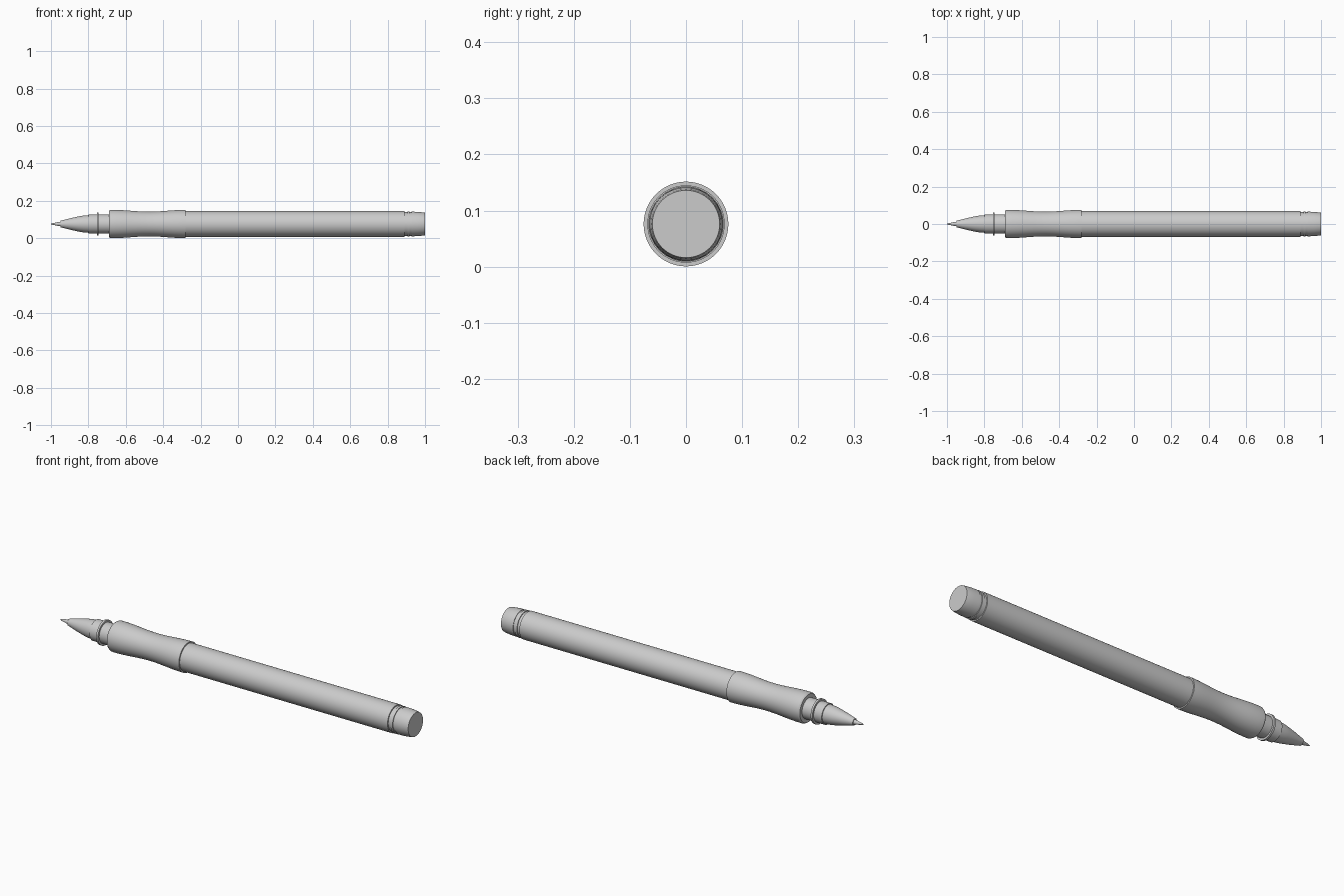
import bpy, bmesh, math
from mathutils import Vector

SIDES = 64
AXIS_Z = 0.076

cube = bpy.data.objects.get("Cube")
if cube:
    bpy.data.objects.remove(cube, do_unlink=True)

grey = bpy.data.materials.new("light grey")
grey.use_nodes = True
colour = (0.6, 0.6, 0.6, 1)
grey.diffuse_color = colour
grey.node_tree.nodes["Principled BSDF"].inputs["Base Color"].default_value = colour


def turned_part(name, profile):
    """Revolve (x, radius) points around the long axis and cap both ends."""
    bm = bmesh.new()
    rings = []
    for x, r in profile:
        rings.append([bm.verts.new((x, r * math.cos(a), AXIS_Z + r * math.sin(a)))
                      for a in (math.tau * i / SIDES for i in range(SIDES))])
    for a, b in zip(rings, rings[1:]):
        for i in range(SIDES):
            j = (i + 1) % SIDES
            bm.faces.new((a[i], a[j], b[j], b[i]))
    bm.faces.new(rings[0])
    bm.faces.new(rings[-1])
    bmesh.ops.recalc_face_normals(bm, faces=bm.faces)
    mesh = bpy.data.meshes.new(name)
    bm.to_mesh(mesh)
    bm.free()
    mesh.materials.append(grey)
    obj = bpy.data.objects.new(name, mesh)
    bpy.context.collection.objects.link(obj)
    bpy.ops.object.select_all(action='DESELECT')
    obj.select_set(True)
    bpy.context.view_layer.objects.active = obj
    bpy.ops.object.shade_smooth_by_angle(angle=math.radians(25))
    return obj


# Writing point and tapered nose
turned_part("writing_point", [(-1, 0.001), (-0.992, 0.004), (-0.95, 0.012)])
turned_part("nose_cone", [(-0.95, 0.017), (-0.9, 0.030), (-0.85, 0.041), (-0.825, 0.045), (-0.8, 0.047)])

# Collar with its thin snap ring
turned_part("collar", [(-0.8, 0.052), (-0.69, 0.052)])
turned_part("snap_ring", [(-0.755, 0.062), (-0.745, 0.062)])

# Waisted grip, flared at both ends
start, end = -0.69, -0.28
grip = [(start, 0.070), (start + 0.008, 0.075)]
for i in range(21):
    t = i / 20
    waist = 0.5 - 0.5 * math.cos(math.tau * t)
    grip.append((start + 0.02 + (end - start - 0.02) * t, 0.0755 - 0.0095 * waist))
turned_part("grip", grip)

# Long straight barrel
turned_part("barrel", [(end, 0.069), (0.89, 0.069)])

# Grooved neck, ring and slightly tapered end plug
turned_part("end_neck", [(0.89, 0.063), (0.93, 0.063)])
turned_part("end_ring", [(0.905, 0.067), (0.917, 0.067)])
turned_part("end_plug", [(0.928, 0.066), (0.96, 0.065), (0.99, 0.062), (1.0, 0.060)])
